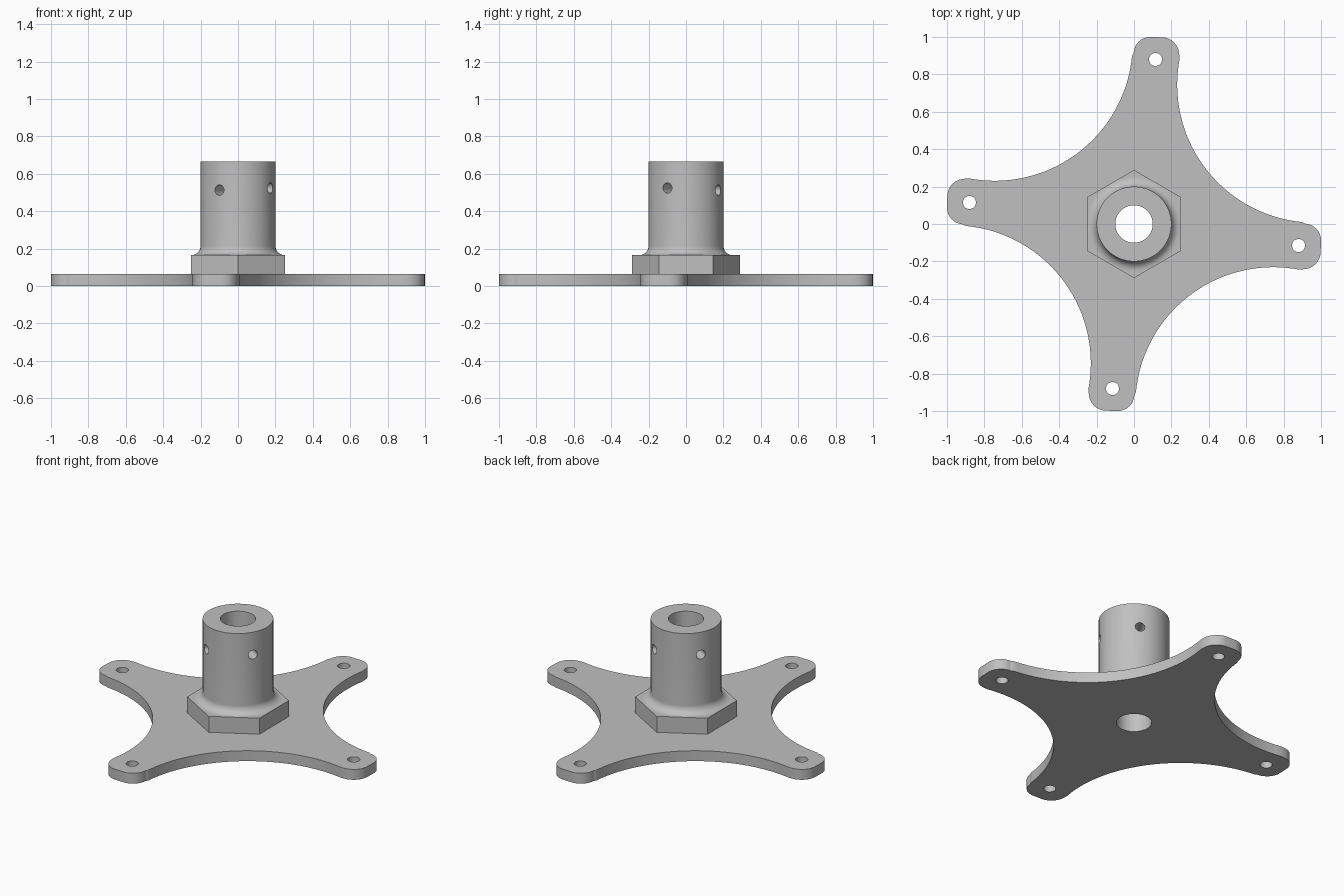
import bpy
import bmesh
from math import pi, cos, sin, radians
from mathutils import Matrix

if "Cube" in bpy.data.objects:
    bpy.data.objects.remove(bpy.data.objects["Cube"])

PLATE_TOP, COLLAR_TOP, TUBE_TOP = 0.065, 0.165, 0.665
BORE, TUBE_R, FILLET = 0.1, 0.2, 0.05

grey = bpy.data.materials.new("plain_grey")
grey.use_nodes = True
grey.diffuse_color = (0.53, 0.53, 0.53, 1)
grey.node_tree.nodes["Principled BSDF"].inputs["Base Color"].default_value = grey.diffuse_color


def make_object(name, bm):
    bmesh.ops.recalc_face_normals(bm, faces=bm.faces)
    mesh = bpy.data.meshes.new(name)
    bm.to_mesh(mesh)
    bm.free()
    mesh.materials.append(grey)
    obj = bpy.data.objects.new(name, mesh)
    bpy.context.collection.objects.link(obj)
    return obj


def arc(cx, cy, r, start, end, steps):
    angles = [radians(start + (end - start) * i / steps) for i in range(steps + 1)]
    return [(cx + r * cos(a), cy + r * sin(a)) for a in angles]


def prism(name, outline, z0, z1):
    bm = bmesh.new()
    face = bm.faces.new([bm.verts.new((x, y, z0)) for x, y in outline])
    new = bmesh.ops.extrude_face_region(bm, geom=[face], use_keep_orig=True)["geom"]
    top = [v for v in new if isinstance(v, bmesh.types.BMVert)]
    bmesh.ops.translate(bm, verts=top, vec=(0, 0, z1 - z0))
    return make_object(name, bm)


def add_rod(bm, matrix, r, length, sides=32):
    bmesh.ops.create_cone(bm, cap_ends=True, segments=sides, radius1=r,
                          radius2=r, depth=length, matrix=matrix)


def activate(obj):
    bpy.ops.object.select_all(action="DESELECT")
    obj.select_set(True)
    bpy.context.view_layer.objects.active = obj


def cut(obj, bm):
    cutter = make_object("cutter", bm)
    cutter.hide_render = True
    mod = obj.modifiers.new("holes", "BOOLEAN")
    mod.operation, mod.solver, mod.object = "DIFFERENCE", "EXACT", cutter
    activate(obj)
    bpy.ops.object.modifier_apply(modifier=mod.name)
    bpy.data.objects.remove(cutter)


# Four-armed plate: one notch and one rounded arm tip, turned four times
quarter = (arc(0.969, 0.745, 0.738, 264.6, 169.5, 40)
           + arc(0.148, 0.904, 0.094, 2, 84, 10)
           + arc(0.088, 0.91, 0.09, 88, 178, 10))
outline = []
for k in range(4):
    c, s = cos(k * pi / 2), sin(k * pi / 2)
    outline += [(c * x - s * y, s * x + c * y) for x, y in quarter]
plate = prism("mounting_plate", outline, 0, PLATE_TOP)

# Bolt holes and centre bore through the plate
bm = bmesh.new()
for k in range(4):
    turn = Matrix.Rotation(k * pi / 2, 4, "Z")
    add_rod(bm, turn @ Matrix.Translation((0.115, 0.88, 0)), 0.035, 1)
add_rod(bm, Matrix(), BORE, 1, 64)
cut(plate, bm)

# Hexagonal collar with flats facing left and right
collar = prism("hex_collar", arc(0, 0, 0.25 / cos(pi / 6), 30, 330, 5), PLATE_TOP, COLLAR_TOP)
bm = bmesh.new()
add_rod(bm, Matrix(), BORE, 1, 64)
cut(collar, bm)

# Tube with a flared foot, spun from its wall section
edge = TUBE_R + FILLET
section = [(BORE, TUBE_TOP), (BORE, COLLAR_TOP)]
section += arc(edge, COLLAR_TOP + FILLET, FILLET, 270, 180, 10)
section += [(TUBE_R, TUBE_TOP)]
bm = bmesh.new()
verts = [bm.verts.new((r, 0, z)) for r, z in section]
edges = [bm.edges.new((verts[i - 1], verts[i])) for i in range(len(verts))]
bmesh.ops.spin(bm, geom=verts + edges, cent=(0, 0, 0), axis=(0, 0, 1),
               angle=2 * pi, steps=64, use_merge=True)
bmesh.ops.remove_doubles(bm, verts=bm.verts, dist=0.0001)
tube = make_object("tube", bm)

# Cross holes drilled through the tube wall in two directions
for angle, height in ((60, 0.513), (150, 0.524)):
    bm = bmesh.new()
    add_rod(bm, Matrix.Translation((0, 0, height)) @ Matrix.Rotation(radians(angle), 4, "Z")
            @ Matrix.Rotation(pi / 2, 4, "Y"), 0.028, 1, 24)
    cut(tube, bm)

for obj in (plate, collar, tube):
    activate(obj)
    bpy.ops.object.shade_smooth_by_angle(angle=radians(25))
